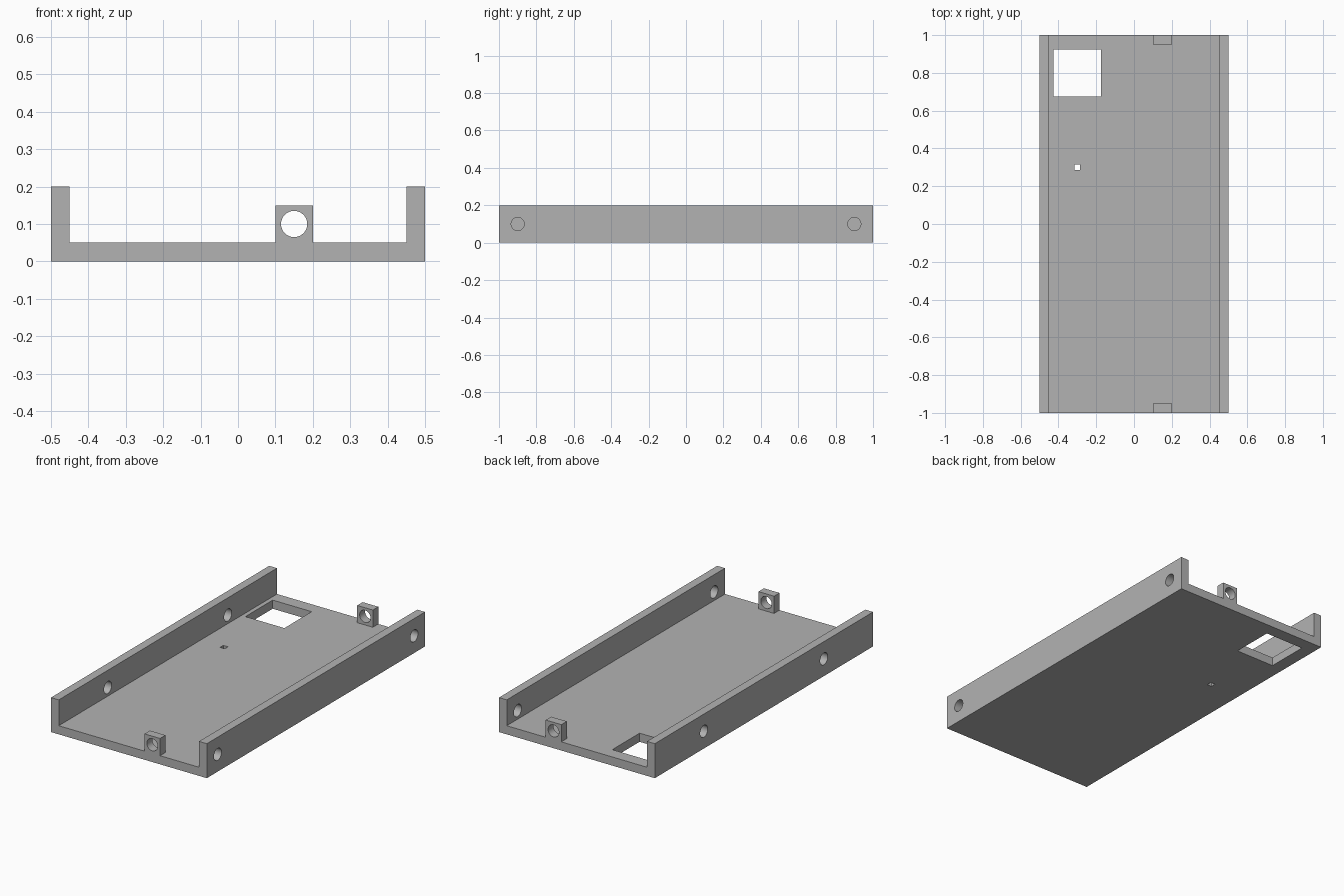
import bpy
import bmesh
import math

default = bpy.data.objects.get("Cube")
if default:
    bpy.data.objects.remove(default, do_unlink=True)

# Plain grey for the whole tray
GREY = (0.45, 0.45, 0.45, 1.0)
grey = bpy.data.materials.new("plain grey")
grey.use_nodes = True
grey.diffuse_color = GREY
grey.node_tree.nodes["Principled BSDF"].inputs["Base Color"].default_value = GREY

HALF_LENGTH, HALF_WIDTH = 1.0, 0.5
HEIGHT, WALL = 0.2, 0.05
HOLE_RADIUS, HOLE_Z = 0.035, 0.1
POST_X, POST_WIDTH, POST_TOP = 0.15, 0.1, 0.15


def link(name, bm):
    mesh = bpy.data.meshes.new(name)
    bmesh.ops.recalc_face_normals(bm, faces=bm.faces)
    bm.to_mesh(mesh)
    bm.free()
    mesh.materials.append(grey)
    obj = bpy.data.objects.new(name, mesh)
    bpy.context.collection.objects.link(obj)
    return obj


def box(name, center, size):
    bm = bmesh.new()
    bmesh.ops.create_cube(bm, size=1)
    bmesh.ops.scale(bm, vec=size, verts=bm.verts)
    bmesh.ops.translate(bm, vec=center, verts=bm.verts)
    return link(name, bm)


def cylinder(name, center, depth, rotation):
    obj = link(name, bmesh.new())
    bm = bmesh.new()
    bmesh.ops.create_cone(bm, cap_ends=True, segments=48, radius1=HOLE_RADIUS,
                          radius2=HOLE_RADIUS, depth=depth)
    bm.to_mesh(obj.data)
    bm.free()
    obj.location = center
    obj.rotation_euler = rotation
    return obj


def combine(target, tool, operation):
    """Apply a boolean and discard the helper object."""
    tool.hide_render = True
    bpy.context.view_layer.update()
    mod = target.modifiers.new(operation, 'BOOLEAN')
    mod.operation = operation
    mod.solver = 'EXACT'
    mod.object = tool
    bpy.context.view_layer.objects.active = target
    bpy.ops.object.modifier_apply(modifier=mod.name)
    bpy.data.objects.remove(tool, do_unlink=True)


# Channel: U-shaped profile extruded along y
inner = HALF_WIDTH - WALL
right_half = [(HALF_WIDTH, 0), (HALF_WIDTH, HEIGHT), (inner, HEIGHT), (inner, WALL)]
profile = right_half + [(-x, z) for x, z in reversed(right_half)]
bm = bmesh.new()
face = bm.faces.new([bm.verts.new((x, -HALF_LENGTH, z)) for x, z in profile])
extruded = bmesh.ops.extrude_face_region(bm, geom=[face])["geom"]
bmesh.ops.translate(bm, vec=(0, 2 * HALF_LENGTH, 0),
                    verts=[v for v in extruded if isinstance(v, bmesh.types.BMVert)])
tray = link("tray", bm)

# Lugs at both ends, rooted in the floor
root = WALL / 2
for side in (-1, 1):
    lug = box("end_lug", (POST_X, side * (HALF_LENGTH - WALL / 2), (root + POST_TOP) / 2),
              (POST_WIDTH, WALL, POST_TOP - root))
    combine(tray, lug, 'UNION')

# Bore through both lugs
combine(tray, cylinder("lug_bore", (POST_X, 0, HOLE_Z), 2.2, (math.pi / 2, 0, 0)), 'DIFFERENCE')

# Holes through the side walls, spaced differently on each wall
for wall_side, spacing in ((1, 0.9), (-1, 0.55)):
    for end in (-1, 1):
        center = (wall_side * (HALF_WIDTH - WALL / 2), end * spacing, HOLE_Z)
        combine(tray, cylinder("wall_hole", center, 0.1, (0, math.pi / 2, 0)), 'DIFFERENCE')

# Square window and small pin hole in the floor
for y, size in ((0.8, 0.25), (0.3, 0.03)):
    combine(tray, box("floor_opening", (-0.3, y, 0), (size, size, 0.3)), 'DIFFERENCE')

# Smooth bores, sharp box edges
bpy.ops.object.select_all(action='DESELECT')
tray.select_set(True)
bpy.context.view_layer.objects.active = tray
bpy.ops.object.shade_smooth_by_angle(angle=math.radians(30))
